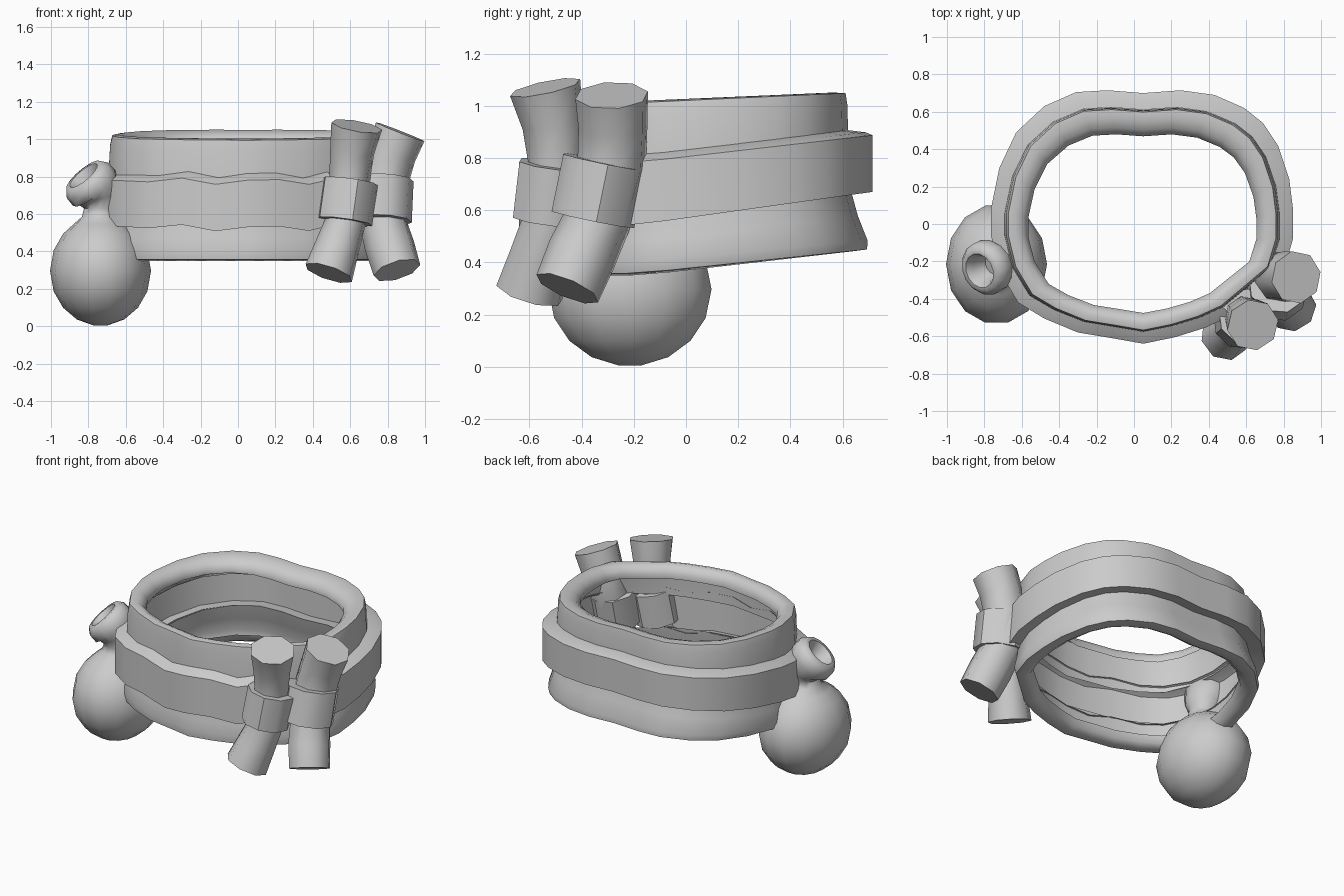
import bpy, math
from mathutils import Vector

if "Cube" in bpy.data.objects:
    bpy.data.objects.remove(bpy.data.objects["Cube"])

# Plan outline of the strap, anticlockwise from the right-hand bundle
PLAN = [(.80, -.25), (.85, -.08), (.85, .08), (.83, .24), (.77, .42), (.69, .54), (.59, .62),
        (.43, .69), (.25, .715), (.05, .70), (-.14, .715), (-.31, .705), (-.48, .63), (-.63, .49),
        (-.72, .30), (-.765, .08), (-.765, -.06), (-.72, -.25), (-.62, -.42), (-.48, -.505),
        (-.30, -.58), (-.12, -.61), (.05, -.64), (.22, -.605), (.38, -.555), (.52, -.49)]
N = len(PLAN)


def make(name, verts, faces, angle=40):
    me = bpy.data.meshes.new(name)
    me.from_pydata(verts, [], faces)
    ob = bpy.data.objects.new(name, me)
    bpy.context.collection.objects.link(ob)
    bpy.ops.object.select_all(action='DESELECT')
    ob.select_set(True)
    bpy.context.view_layer.objects.active = ob
    bpy.ops.object.mode_set(mode='EDIT')
    bpy.ops.mesh.select_all(action='SELECT')
    bpy.ops.mesh.normals_make_consistent(inside=False)
    bpy.ops.object.mode_set(mode='OBJECT')
    bpy.ops.object.shade_smooth_by_angle(angle=math.radians(angle))
    return ob


def bridge(rows, n, closed=True):
    return [(r * n + i, r * n + (i + 1) % n, (r + 1) * n + (i + 1) % n, (r + 1) * n + i)
            for r in range(rows - 1) for i in range(n if closed else n - 1)]


def belt(name, profile, closed=True, ragged=0, lift=0, angle=40):
    """profile rows: x scale, y scale, y shift, height at y=0, height slope along y"""
    verts = []
    for sx, sy, dy, z0, slope in profile:
        for i, (x, y) in enumerate(PLAN):
            px, py = .05 + (x - .05) * sx, .035 + (y - .035) * sy + dy
            wob = ragged * math.sin(i * 2.3) if y < -.45 else 0
            verts.append((px, py, z0 + slope * y + wob + lift * max(0, -y - .2)))
    return make(name, verts, bridge(len(profile), N, closed), angle)


# Cloth above and below the strap, each with a rolled lip
belt("upper_cloth", [(.76, .705, -.035, .94, .03), (.755, .705, -.035, .975, .03), (.79, .75, -.03, 1.008, .03),
                     (.84, .81, -.022, 1.026, .035), (.885, .87, -.015, 1.02, .04),
                     (.90, .88, -.015, .97, .05), (.91, .885, -.015, .82, .10)], angle=60)
belt("lower_cloth", [(.90, .89, -.01, .59, .13), (.92, .92, -.002, .50, .11), (.945, .96, .008, .42, .09),
                     (.93, .955, .01, .378, .1), (.87, .87, .005, .37, .1),
                     (.82, .81, .005, .395, .1), (.80, .79, .005, .44, .1)], lift=.1, angle=60)

# Strap wrapped round the cloth, open where the bundles hang
belt("strap", [(.89, .88, -.01, .835, .10), (.96, .96, 0, .82, .11), (1, 1, 0, .805, .115),
               (1, 1, 0, .57, .14), (.89, .88, -.01, .585, .14)], closed=False, ragged=.018, lift=.1, angle=30)


def tube(name, rings, sides, cap_start=True, cap_end=True, angle=40, turn=0):
    """rings: x, y, z, radius, optional axis; rings face along the path"""
    pts = [Vector(r[:3]) for r in rings]
    verts = []
    for k, r in enumerate(rings):
        if len(r) > 4:
            t = Vector(r[4]).normalized()
        else:
            t = (pts[min(k + 1, len(pts) - 1)] - pts[max(k - 1, 0)]).normalized()
        u = Vector((0, 1, 0)).cross(t).normalized()
        v = t.cross(u)
        for i in range(sides):
            a = 2 * math.pi * i / sides + turn
            verts.append(pts[k] + r[3] * (u * math.cos(a) + v * math.sin(a)))
    faces = bridge(len(rings), sides)
    if cap_start:
        faces.append(tuple(range(sides)))
    if cap_end:
        faces.append(tuple(range((len(rings) - 1) * sides, len(rings) * sides)))
    return make(name, verts, faces, angle)


# Two rolled bundles, each pinched by a band
tube("front_bundle", [(.485, -.60, .285, .135), (.53, -.56, .42, .122), (.575, -.52, .56, .11),
                      (.595, -.495, .77, .11), (.61, -.51, .93, .12), (.635, -.54, 1.07, .14)], 8, angle=55, turn=.2)
tube("side_bundle", [(.85, -.455, .30, .13), (.81, -.40, .43, .135), (.775, -.34, .56, .13),
                     (.78, -.285, .78, .135), (.82, -.28, .92, .135), (.867, -.285, 1.04, .142)], 8, angle=55, turn=.2)
for name, a, b, r in (("front_band", (.57, -.52, .56), (.60, -.495, .775), .15),
                      ("side_band", (.765, -.36, .565), (.775, -.315, .785), .165)):
    tube(name, [(*a, r), (*b, r)], 9, turn=.1)

# Gourd flask: round body, pinched neck, small bulb with a hollow mouth
up = (0, 0, 1)
R = .30
body = [(-.735, -.215, .297 - .295 * math.cos(math.radians(d)), R * math.sin(math.radians(d)), up)
        for d in (8, 28, 48, 68, 90, 112, 132, 148)]
m = Vector((-.62, -.28, .73)).normalized()
neck = [(-.735, -.22, .585, .10, up), (-.735, -.22, .63, .088, up), (-.74, -.22, .68, .118, (-.25, 0, 1))]
base = Vector((-.77, -.225, .74))
mouth = [(*(base + m * d), r, m)
         for d, r in ((0, .148), (.055, .146), (.09, .12), (.09, .095), (.05, .075), (-.03, .055))]
gourd = tube("gourd_flask", body + neck + mouth, 14, angle=60)
# Body is slightly narrower across than deep
for v in gourd.data.vertices:
    if v.co.z < .575:
        v.co.x = -.735 + (v.co.x + .735) * .9
        v.co.y = -.215 + (v.co.y + .215) * 1.07
